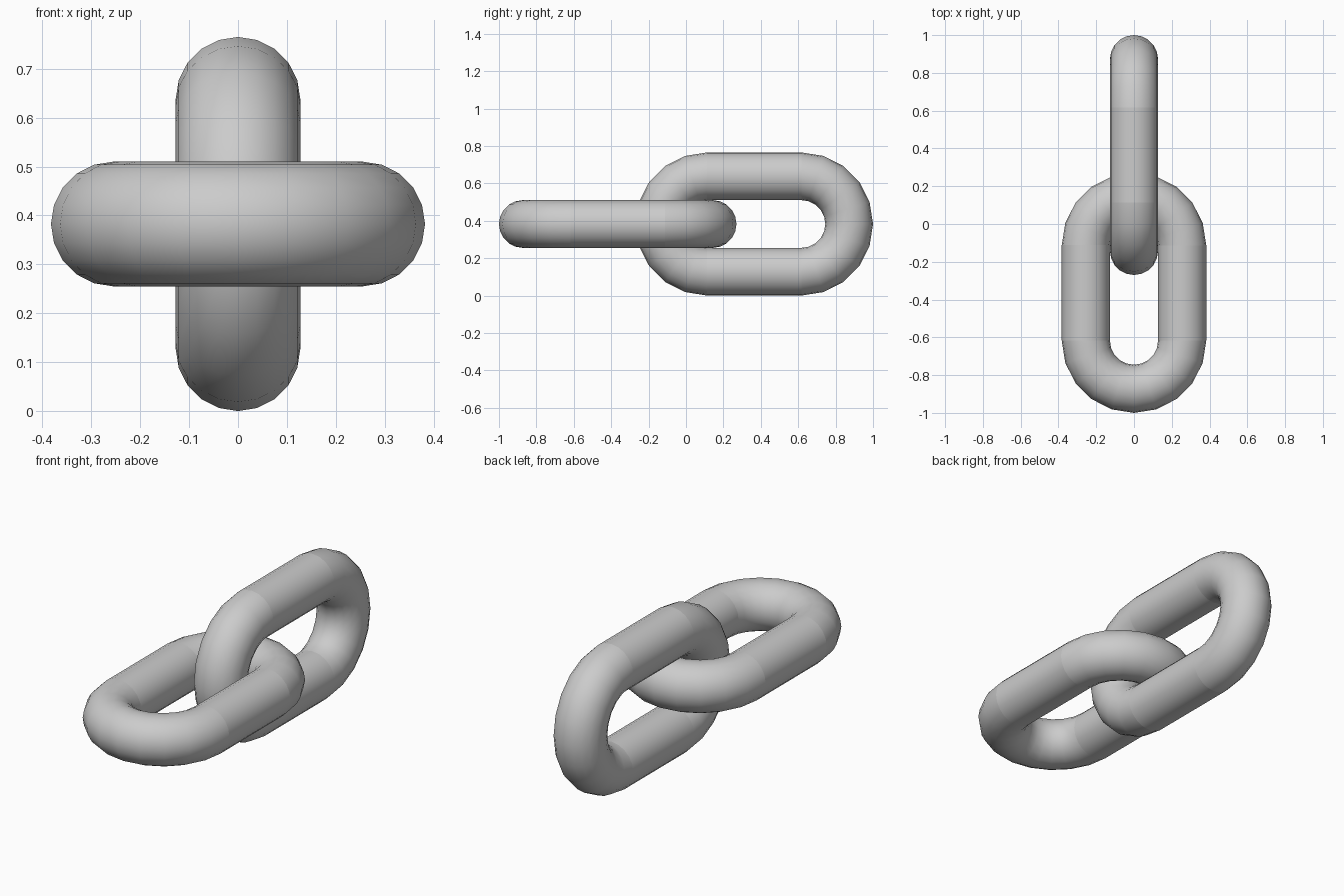
import bpy, bmesh
from math import sin, cos, pi

if "Cube" in bpy.data.objects:
    bpy.data.objects.remove(bpy.data.objects["Cube"])

BEND_R, TUBE_R = 0.255, 0.1275      # centre-line bend radius, tube radius
BEND_SEGS, TUBE_SIDES = 10, 20
NEAR, FAR = 0.1125, 0.6175          # bend centres along y
MID_Z = BEND_R + TUBE_R


def make_link(name, sign, upright):
    # Rings around a stadium-shaped path: two half-circle bends joined by straights
    path = []
    for yc, start in ((FAR, 0.0), (NEAR, pi)):
        for i in range(BEND_SEGS + 1):
            path.append((yc, start + pi * i / BEND_SEGS))
    bm = bmesh.new()
    rings = []
    for yc, a in path:
        ring = []
        for j in range(TUBE_SIDES):
            t = 2 * pi * j / TUBE_SIDES
            rad = BEND_R + TUBE_R * cos(t)
            side, y, off = rad * cos(a), sign * (yc + rad * sin(a)), TUBE_R * sin(t)
            co = (off, y, MID_Z + side) if upright else (side, y, MID_Z + off)
            ring.append(bm.verts.new(co))
        rings.append(ring)
    for i, ring in enumerate(rings):
        nxt = rings[(i + 1) % len(rings)]
        for j in range(TUBE_SIDES):
            k = (j + 1) % TUBE_SIDES
            bm.faces.new((ring[j], ring[k], nxt[k], nxt[j])).smooth = True
    # Shading seams where the straights meet the bends
    for i in (0, BEND_SEGS, BEND_SEGS + 1, 2 * BEND_SEGS + 1):
        for j in range(TUBE_SIDES):
            bm.edges.get((rings[i][j], rings[i][(j + 1) % TUBE_SIDES])).smooth = False
    bmesh.ops.recalc_face_normals(bm, faces=bm.faces)
    mesh = bpy.data.meshes.new(name)
    bm.to_mesh(mesh)
    bm.free()
    obj = bpy.data.objects.new(name, mesh)
    bpy.context.collection.objects.link(obj)
    return obj


# Flat link at the front, upright link at the back, interlocked
make_link("flat_chain_link", -1, False)
make_link("upright_chain_link", 1, True)
